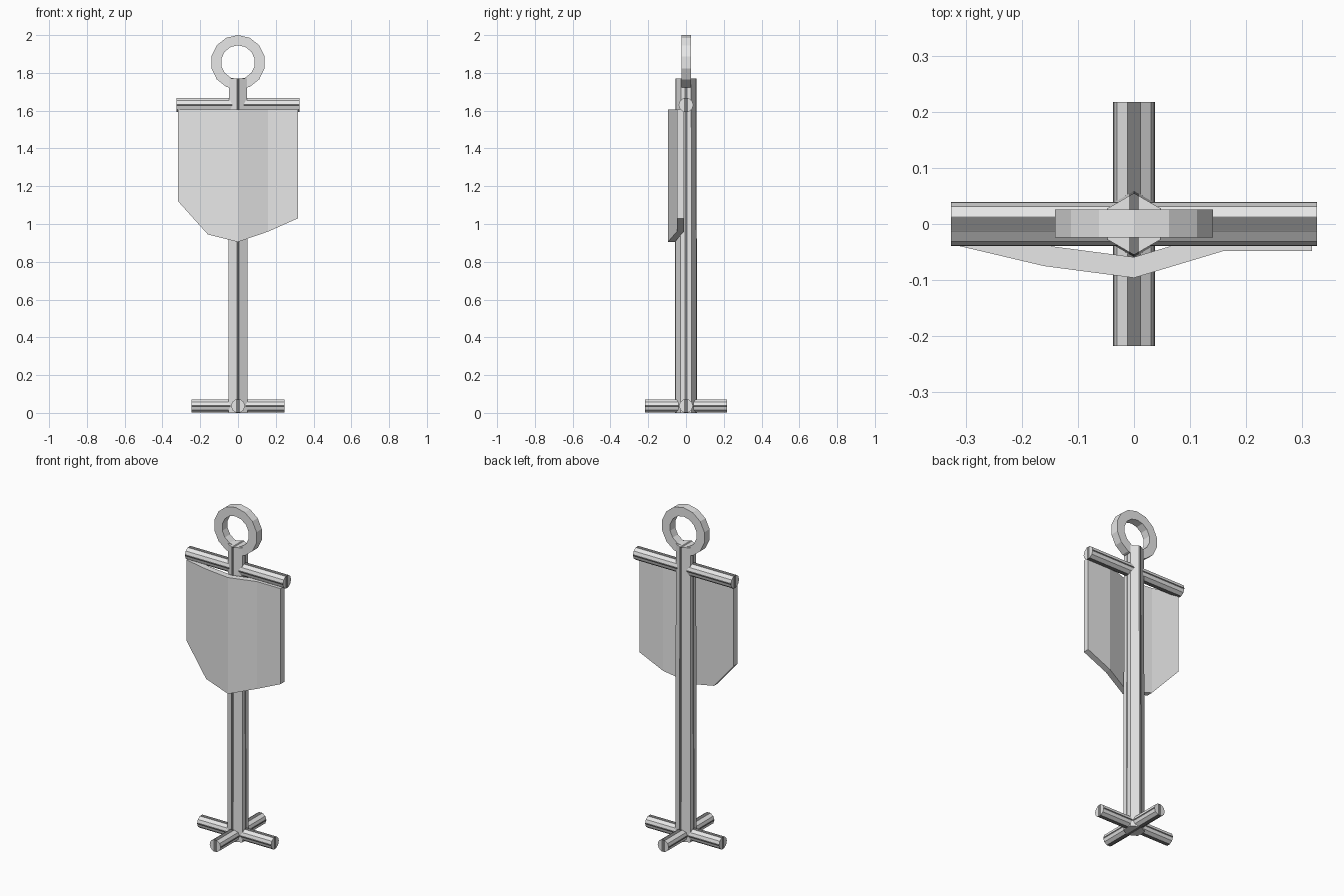
import bpy, bmesh, math
from mathutils import Matrix, Vector

if "Cube" in bpy.data.objects:
    bpy.data.objects.remove(bpy.data.objects["Cube"])


def material(name, v):
    m = bpy.data.materials.new(name)
    m.diffuse_color = (v, v, v, 1)
    m.use_nodes = True
    m.node_tree.nodes["Principled BSDF"].inputs["Base Color"].default_value = m.diffuse_color
    return m


light = material("light grey", 0.8)
dark = material("dark grey", 0.2)


def finish(name, bm):
    bmesh.ops.recalc_face_normals(bm, faces=bm.faces[:])
    me = bpy.data.meshes.new(name)
    bm.to_mesh(me)
    bm.free()
    me.materials.append(light)
    me.materials.append(dark)
    ob = bpy.data.objects.new(name, me)
    bpy.context.collection.objects.link(ob)
    return ob


def rod(name, a, b, r1, r2, sides, turn, stripes):
    """Flat-sided rod from a to b; stripes = (axis, half width, also on end caps)."""
    a, b = Vector(a), Vector(b)
    d = b - a
    rot = Vector((0, 0, 1)).rotation_difference(d).to_matrix().to_4x4()
    bm = bmesh.new()
    rings = []
    for h, r in ((0, r1), (d.length, r2)):
        angles = [turn + 2 * math.pi * i / sides for i in range(sides)]
        rings.append([bm.verts.new((r * math.cos(t), r * math.sin(t), h)) for t in angles])
    bm.faces.new(rings[0])
    bm.faces.new(rings[1])
    for i in range(sides):
        j = (i + 1) % sides
        bm.faces.new((rings[0][i], rings[0][j], rings[1][j], rings[1][i]))
    bm.transform(Matrix.Translation(a) @ rot)
    # cut the lengthwise dark stripes into the faces
    for axis, half, caps in stripes:
        for s in (-half, half):
            co, no = a.copy(), Vector((0, 0, 0))
            co[axis] += s
            no[axis] = 1
            bmesh.ops.bisect_plane(bm, geom=bm.verts[:] + bm.edges[:] + bm.faces[:],
                                   dist=1e-5, plane_co=co, plane_no=no)
    bm.normal_update()
    for f in bm.faces:
        is_cap = abs(f.normal.dot(d.normalized())) > 0.9
        c = f.calc_center_median()
        for axis, half, caps in stripes:
            if abs(c[axis] - a[axis]) < half and (caps or not is_cap):
                f.material_index = 1
    return finish(name, bm)


X, Y, Z = 0, 1, 2

# Pole, crossbar and crossed feet
rod("pole", (0, 0, 0), (0, 0, 1.77), 0.059, 0.055, 6, math.pi / 2,
    [(X, 0.009, True), (Y, 0.007, False)])
rod("crossbar", (-0.326, 0, 1.63), (0.326, 0, 1.63), 0.039, 0.039, 10, math.pi / 10,
    [(Y, 0.0118, True), (Z, 0.006, False)])
rod("foot_bar_side", (-0.246, 0, 0.037), (0.246, 0, 0.037), 0.037, 0.037, 10, math.pi / 10,
    [(Y, 0.0112, True), (Z, 0.006, False)])
rod("foot_bar_front", (0, -0.217, 0.037), (0, 0.217, 0.037), 0.037, 0.037, 10, 0,
    [(X, 0.0112, True), (Z, 0.006, False)])

# Ring finial: square section swept around 14 segments
bm = bmesh.new()
n = 14
loops = []
for i in range(n):
    t = math.pi / 2 + 2 * math.pi * i / n
    loops.append([bm.verts.new((r * math.cos(t), y, 1.856 + r * math.sin(t)))
                  for r, y in ((0.144, -0.024), (0.144, 0.026), (0.09, 0.026), (0.09, -0.024))])
for i in range(n):
    p, q = loops[i], loops[(i + 1) % n]
    for k in range(4):
        m = (k + 1) % 4
        bm.faces.new((p[k], p[m], q[m], q[k]))
finish("ring_finial", bm)

# Banner: columns of (x, front y, bottom z), folded cloth with thickness
columns = [(-0.317, -0.038, 1.12), (-0.16, -0.075, 0.945), (0, -0.096, 0.905),
           (0.16, -0.048, 0.96), (0.317, -0.048, 1.03)]
bm = bmesh.new()
loops = []
for x, y, z in columns:
    loops.append([bm.verts.new(c) for c in ((x, y, z), (x, y, 1.605),
                                            (x, y + 0.037, 1.605), (x, y + 0.037, z))])
for p, q in zip(loops, loops[1:]):
    for k in range(4):
        m = (k + 1) % 4
        bm.faces.new((p[k], p[m], q[m], q[k]))
bm.faces.new(loops[0])
bm.faces.new(loops[-1])
finish("banner", bm)
